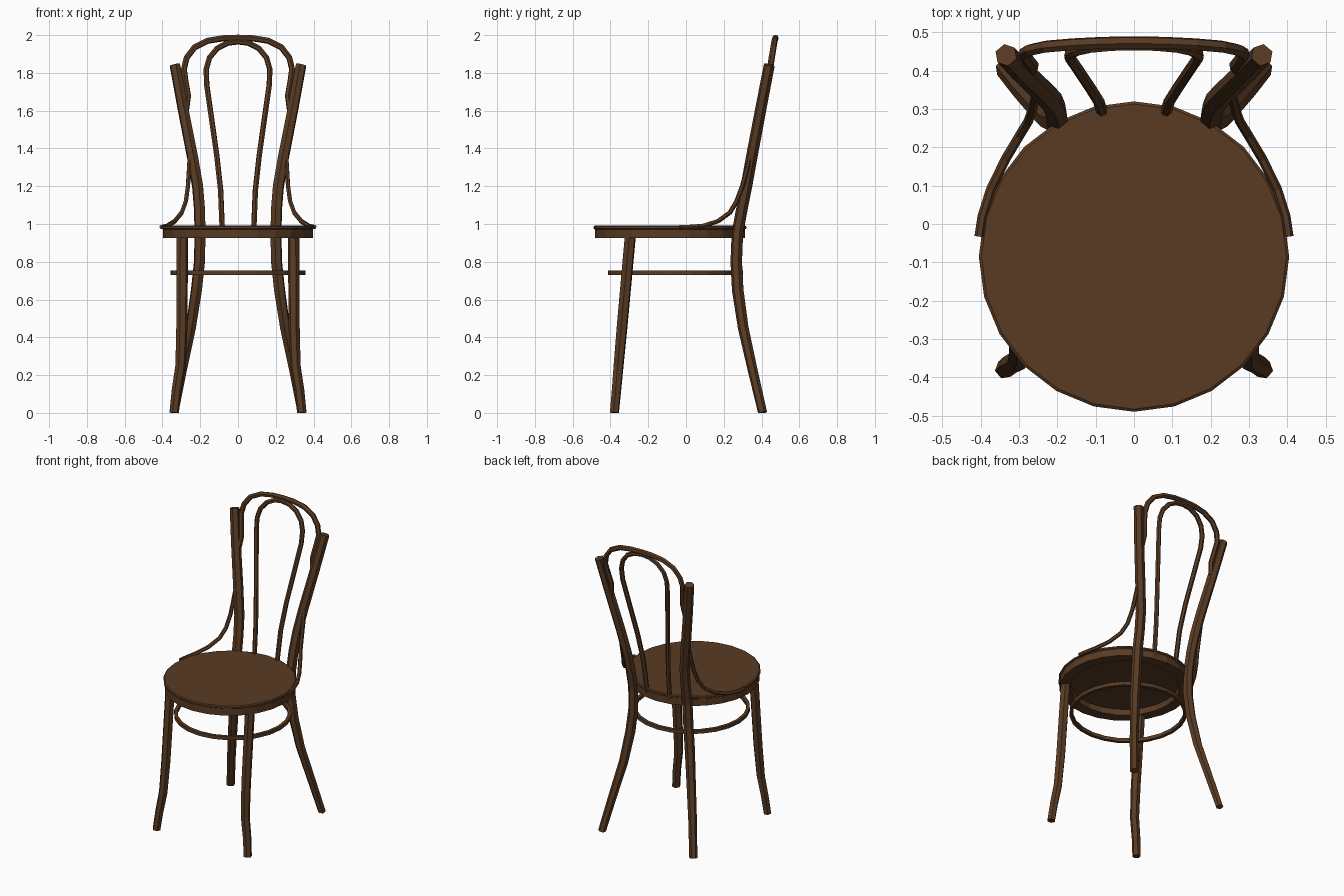
import bpy, bmesh, math

if "Cube" in bpy.data.objects:
    bpy.data.objects.remove(bpy.data.objects["Cube"])

wood = bpy.data.materials.new("dark brown wood")
wood.diffuse_color = (0.1, 0.044, 0.017, 1)
wood.use_nodes = True
wood.node_tree.nodes["Principled BSDF"].inputs["Base Color"].default_value = wood.diffuse_color


def rod(name, pts, radius, mirror=False, taper=None):
    """Six-sided bent rod along a list of points, optionally mirrored in x."""
    cu = bpy.data.curves.new(name, 'CURVE')
    cu.dimensions = '3D'
    cu.bevel_depth = radius
    cu.bevel_resolution = 1
    cu.use_fill_caps = True
    sp = cu.splines.new('POLY')
    sp.points.add(len(pts) - 1)
    for i, p in enumerate(pts):
        sp.points[i].co = (*p, 1)
        sp.points[i].radius = taper[i] if taper else 1
    ob = bpy.data.objects.new(name, cu)
    bpy.context.collection.objects.link(ob)
    bpy.ops.object.select_all(action='DESELECT')
    ob.select_set(True)
    bpy.context.view_layer.objects.active = ob
    bpy.ops.object.convert(target='MESH')
    ob = bpy.context.view_layer.objects.active
    ob.data.materials.clear()
    ob.data.materials.append(wood)
    for f in ob.data.polygons:
        f.use_smooth = False
        f.material_index = 0
    for v in ob.data.vertices:      # keep feet flat on the floor
        v.co.z = max(v.co.z, 0)
    if mirror:
        m = ob.modifiers.new("mirror", 'MIRROR')
        m.use_mirror_merge = False
    return ob


def lathe(name, profile, cy, closed=False, n=24):
    """Turn a (radius, z) profile around a vertical axis at y = cy."""
    bm = bmesh.new()
    rings = []
    for r, z in profile:
        rings.append([bm.verts.new((r * math.sin(2 * math.pi * i / n),
                                    cy + r * math.cos(2 * math.pi * i / n), z)) for i in range(n)])
    pairs = list(zip(rings, rings[1:]))
    if closed:
        pairs.append((rings[-1], rings[0]))
    for a, b in pairs:
        for i in range(n):
            j = (i + 1) % n
            bm.faces.new((a[i], a[j], b[j], b[i]))
    if not closed:
        bm.faces.new(rings[0])
        bm.faces.new(rings[-1])
    bmesh.ops.recalc_face_normals(bm, faces=bm.faces)
    me = bpy.data.meshes.new(name)
    bm.to_mesh(me)
    bm.free()
    me.materials.append(wood)
    ob = bpy.data.objects.new(name, me)
    bpy.context.collection.objects.link(ob)
    return ob


def both_sides(half):
    """Complete a hoop from its right half, ending at the top centre."""
    return half + [(-x, y, z) for x, y, z in reversed(half[:-1])]


# Seat with a recessed underside
lathe("seat", [(0.33, 0.965), (0.33, 0.925), (0.398, 0.925), (0.398, 0.972),
               (0.405, 0.977), (0.405, 0.986), (0.398, 0.991)], -0.085)

# Stretcher ring under the seat
lathe("stretcher_ring", [(0.336, 0.73), (0.357, 0.73), (0.357, 0.753), (0.336, 0.753)],
      -0.055, closed=True)

# Front legs, flaring out at the feet
rod("front_legs", [(0.338, -0.379, 0), (0.325, -0.368, 0.12), (0.304, -0.357, 0.25),
                   (0.297, -0.338, 0.46), (0.295, -0.295, 0.935)],
    0.031, True, [0.82, 0.85, 0.9, 0.97, 1])

# Back legs running up into the back posts
rod("back_posts", [(0.338, 0.405, 0), (0.295, 0.352, 0.23), (0.25, 0.303, 0.45),
                   (0.22, 0.274, 0.65), (0.204, 0.266, 0.8), (0.201, 0.272, 0.95),
                   (0.204, 0.296, 1.08), (0.214, 0.32, 1.2), (0.24, 0.347, 1.35),
                   (0.295, 0.4, 1.63), (0.334, 0.441, 1.842)],
    0.031, True, [0.8, 0.85, 0.92, 1, 1, 1, 1, 1, 1, 0.97, 0.95])

# Outer hoop joining the posts
rod("outer_hoop", both_sides([(0.275, 0.40, 1.60), (0.264, 0.413, 1.68), (0.278, 0.43, 1.76),
                              (0.286, 0.445, 1.82), (0.272, 0.454, 1.88), (0.23, 0.463, 1.935),
                              (0.16, 0.469, 1.97), (0.08, 0.473, 1.983), (0, 0.474, 1.986)]),
    0.0165)

# Inner hoop rising from the seat
rod("inner_hoop", both_sides([(0.083, 0.292, 0.96), (0.092, 0.32, 1.18), (0.112, 0.352, 1.36),
                              (0.146, 0.403, 1.6), (0.166, 0.432, 1.74), (0.168, 0.443, 1.82),
                              (0.151, 0.452, 1.88), (0.11, 0.461, 1.93), (0.055, 0.466, 1.958),
                              (0, 0.467, 1.965)]),
    0.015)

# Curved braces between seat rim and posts
rod("side_braces", [(0.404, -0.033, 0.985), (0.396, 0.02, 0.985), (0.374, 0.09, 0.99),
                    (0.335, 0.17, 1.015), (0.298, 0.232, 1.06), (0.276, 0.268, 1.12),
                    (0.265, 0.298, 1.2), (0.26, 0.32, 1.28), (0.256, 0.336, 1.35)],
    0.0125, True)
